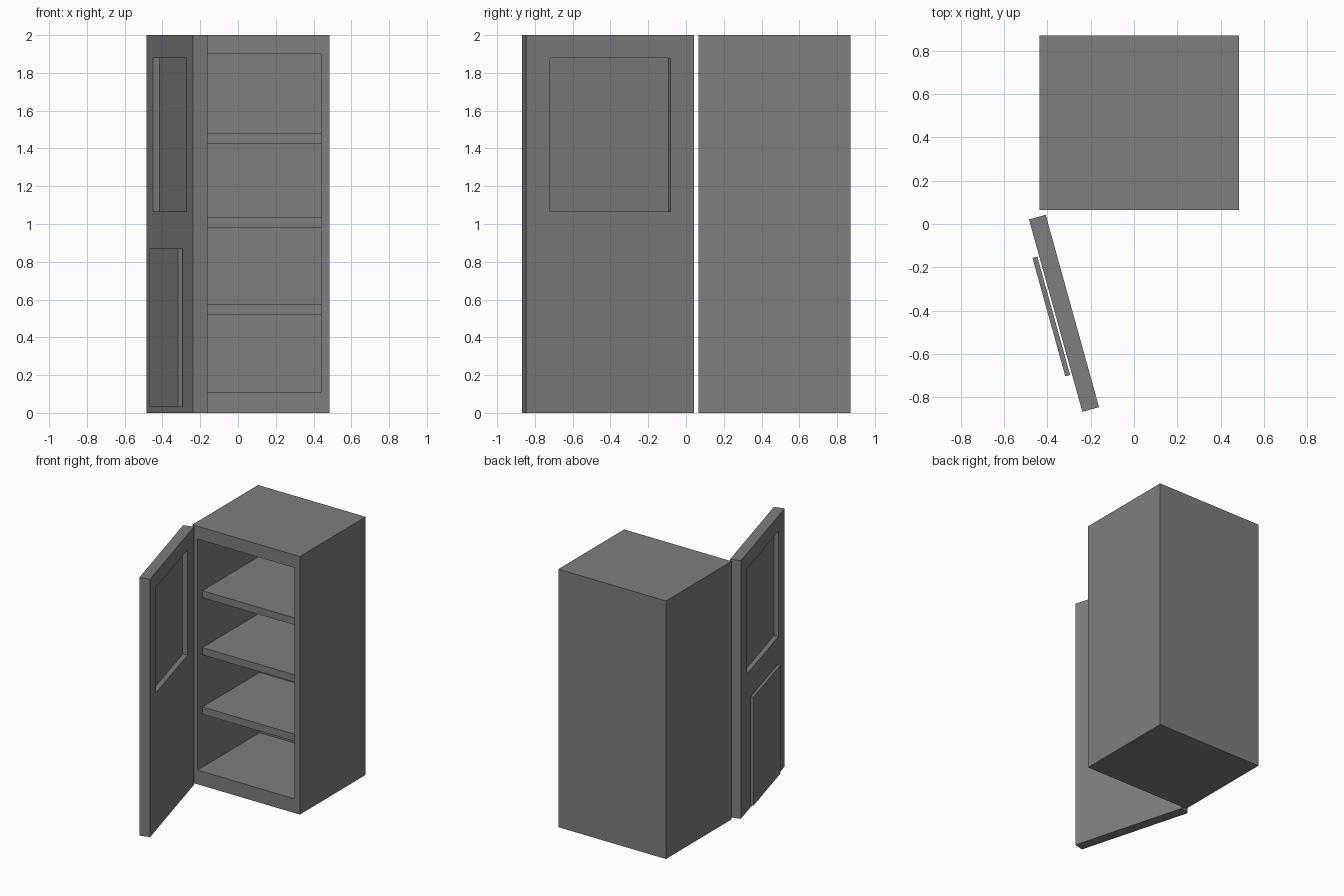
import bpy, bmesh, math

if "Cube" in bpy.data.objects:
    bpy.data.objects.remove(bpy.data.objects["Cube"])

grey = bpy.data.materials.new("cabinet_grey")
grey.diffuse_color = (0.21, 0.21, 0.21, 1)
grey.use_nodes = True
grey.node_tree.nodes["Principled BSDF"].inputs["Base Color"].default_value = grey.diffuse_color


def box(name, lo, hi, recesses=(), loc=(0, 0, 0), turn=0.0):
    """Box from lo to hi; each recess is (side, x0, x1, z0, z1, depth), side -1 = -y face, 1 = +y face."""
    bm = bmesh.new()
    bmesh.ops.create_cube(bm, size=1)
    for v in bm.verts:
        v.co = [lo[i] if v.co[i] < 0 else hi[i] for i in range(3)]
    mx, mz = (lo[0] + hi[0]) / 2, (lo[2] + hi[2]) / 2
    for side, x0, x1, z0, z1, depth in recesses:
        bm.normal_update()
        face = max(bm.faces, key=lambda f: f.normal.y * side * f.calc_area())
        # inset the rim, then fit it to the opening
        bmesh.ops.inset_individual(bm, faces=[face], thickness=0.02)
        for v in face.verts:
            v.co.x = x0 if v.co.x < mx else x1
            v.co.z = z0 if v.co.z < mz else z1
        # second ring pushed inwards makes the recess
        new = bmesh.ops.extrude_discrete_faces(bm, faces=[face])["faces"][0]
        for v in new.verts:
            v.co.y -= side * depth
    bmesh.ops.recalc_face_normals(bm, faces=bm.faces)
    me = bpy.data.meshes.new(name)
    bm.to_mesh(me)
    bm.free()
    me.materials.append(grey)
    ob = bpy.data.objects.new(name, me)
    ob.location = loc
    ob.rotation_euler.z = turn
    bpy.context.collection.objects.link(ob)
    return ob


# Cabinet body with open front
box("cabinet_body", (-0.437, 0.065, 0), (0.485, 0.87, 2),
    [(-1, -0.392, 0.44, 0.11, 1.9, 0.76)])

# Shelves, slightly set back
for i, (z0, z1) in enumerate([(0.52, 0.577), (0.98, 1.037), (1.423, 1.478)]):
    box(f"shelf_{i + 1}", (-0.392, 0.125, z0), (0.44, 0.825, z1))

# Open door: local x runs from hinge to free edge, local y from outside to inside
hinge, swing = (-0.485, 0.021, 0), math.radians(15.5 - 90)
window = (0.13, 0.792, 1.065, 1.88)
box("door", (0, 0, 0), (0.922, 0.08, 2),
    [(-1, *window, 0.035), (1, *window, 0.037)], hinge, swing)

# Raised panel on the lower outside of the door
box("door_panel", (0.176, -0.032, 0.03), (0.743, -0.009, 0.87), (), hinge, swing)
